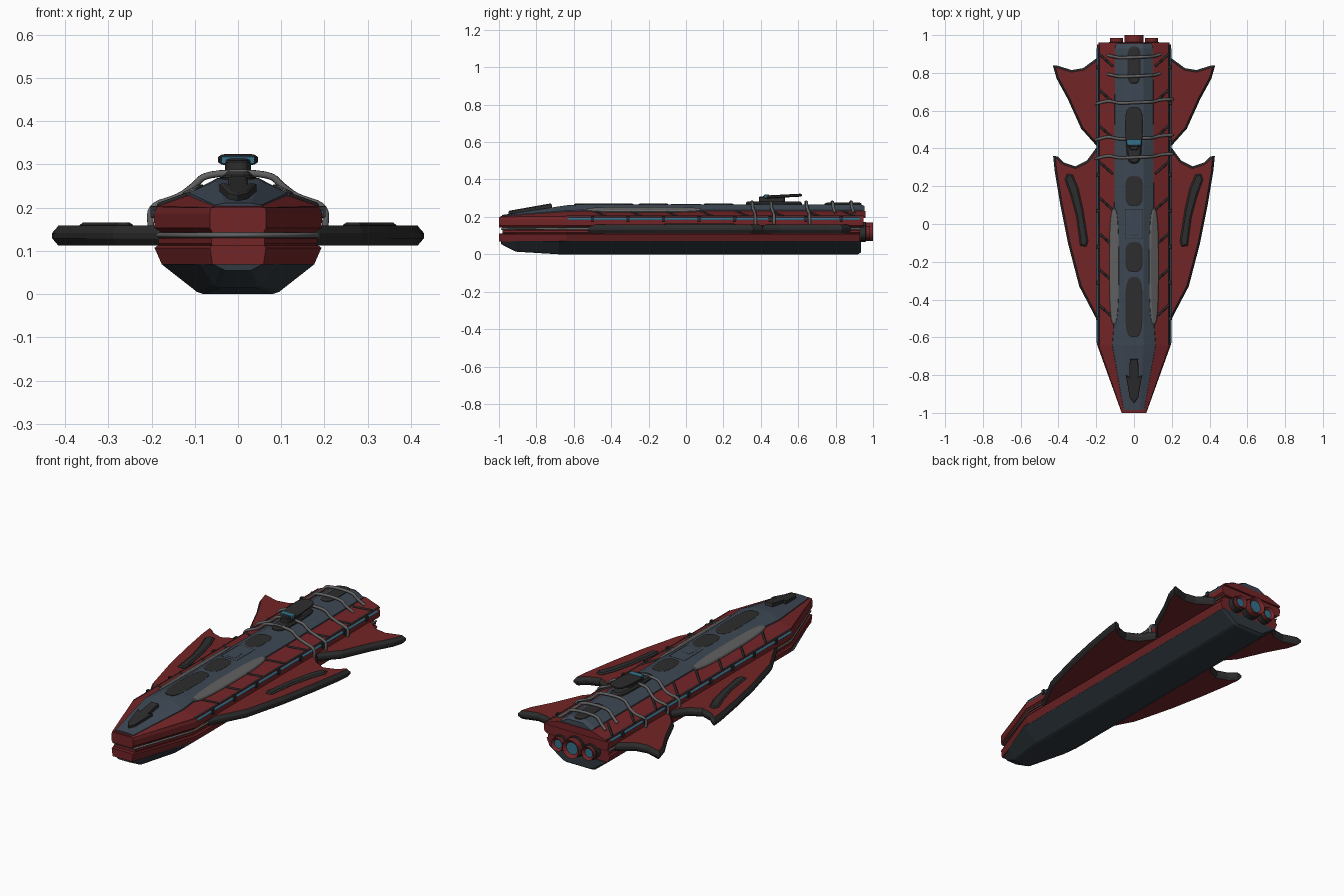
import bpy, bmesh, math

if "Cube" in bpy.data.objects:
    bpy.data.objects.remove(bpy.data.objects["Cube"])


def material(name, rgb):
    m = bpy.data.materials.new(name)
    m.diffuse_color = (*rgb, 1)
    m.use_nodes = True
    m.node_tree.nodes["Principled BSDF"].inputs["Base Color"].default_value = m.diffuse_color
    return m


RED = material("hull_red", (0.17, 0.018, 0.02))
SLATE = material("slate", (0.048, 0.065, 0.09))
KEEL = material("keel_slate", (0.03, 0.04, 0.05))
DARK = material("dark", (0.026, 0.026, 0.027))
GREY = material("pipe_grey", (0.12, 0.12, 0.12))
BLUE = material("blue_glow", (0.035, 0.16, 0.25))


def finish(name, bm, mats, loc=(0, 0, 0), rot=(0, 0, 0)):
    bmesh.ops.recalc_face_normals(bm, faces=bm.faces)
    me = bpy.data.meshes.new(name)
    bm.to_mesh(me)
    bm.free()
    for m in mats:
        me.materials.append(m)
    ob = bpy.data.objects.new(name, me)
    ob.location, ob.rotation_euler = loc, rot
    bpy.context.collection.objects.link(ob)
    return ob


def loft(name, sections, mat):
    """Sections are (y, right half profile of x,z); mirrored, joined and capped."""
    bm = bmesh.new()
    rings = []
    for y, half in sections:
        pts = half + [(-x, z) for x, z in reversed(half)]
        rings.append([bm.verts.new((x, y, z)) for x, z in pts])
    n = len(rings[0])
    for a, b in zip(rings, rings[1:]):
        for i in range(n):
            bm.faces.new((a[i], a[(i + 1) % n], b[(i + 1) % n], b[i]))
    bm.faces.new(rings[0])
    bm.faces.new(rings[-1])
    return finish(name, bm, [mat])


def plate(name, pts, z0, z1, inset, depth, mat, cap=None, loc=(0, 0, 0), rot=(0, 0, 0)):
    """Extruded outline whose two caps are inset and raised (or sunk)."""
    bm = bmesh.new()
    lo = [bm.verts.new((x, y, z0)) for x, y in pts]
    hi = [bm.verts.new((x, y, z1)) for x, y in pts]
    n = len(pts)
    for i in range(n):
        j = (i + 1) % n
        bm.faces.new((lo[i], lo[j], hi[j], hi[i]))
    caps = [bm.faces.new(lo), bm.faces.new(hi)]
    bmesh.ops.recalc_face_normals(bm, faces=bm.faces)
    for f in caps:
        bmesh.ops.inset_region(bm, faces=[f], thickness=inset, depth=depth, use_even_offset=True)
        f.material_index = 1 if cap else 0
    return finish(name, bm, [mat, cap or mat], loc, rot)


def oval(w, l, n=20, p=0.6):
    """Rounded elongated outline with half width w and half length l."""
    out = []
    for i in range(n):
        c, s = math.cos(2 * math.pi * (i + .5) / n), math.sin(2 * math.pi * (i + .5) / n)
        out.append((w * math.copysign(abs(c) ** p, c), l * math.copysign(abs(s) ** p, s)))
    return out


def rect(w, l):
    return [(-w, -l), (w, -l), (w, l), (-w, l)]


def tube(name, pts, r, mat, smooth=False):
    cu = bpy.data.curves.new(name, 'CURVE')
    cu.dimensions = '3D'
    cu.bevel_depth, cu.bevel_resolution, cu.use_fill_caps = r, (2 if smooth else 0), True
    sp = cu.splines.new('NURBS' if smooth else 'POLY')
    sp.points.add(len(pts) - 1)
    for p, co in zip(sp.points, pts):
        p.co = (*co, 1)
    if smooth:
        sp.use_endpoint_u, sp.order_u, sp.resolution_u = True, 3, 4
    cu.materials.append(mat)
    ob = bpy.data.objects.new(name, cu)
    bpy.context.collection.objects.link(ob)
    return ob


def band(name, half, y1, mat, nose=-1.0):
    """Hull layer: tapered nose, then constant section to the stern."""
    thin = [(x * 0.335, z) for x, z in half]
    return loft(name, [(nose, thin), (-0.64, half), (y1, half)], mat)


# Hull layers, bottom to top
full = [(0.08, 0), (0.095, 0.005), (0.178, 0.07)]
loft("keel", [(-0.99, [(0.03, 0.055), (0.04, 0.06), (0.06, 0.07)]),
              (-0.91, [(0.045, 0.014), (0.055, 0.019), (0.09, 0.07)]),
              (-0.68, full), (0.92, full),
              (0.935, [(0.075, 0.01), (0.09, 0.014), (0.172, 0.07)])], KEEL)
band("lower_red_band", [(0.176, 0.068), (0.193, 0.107), (0.186, 0.112)], 0.93, RED)
band("waist", [(0.17, 0.105), (0.184, 0.117), (0.184, 0.128), (0.17, 0.134), (0.17, 0.15)], 0.93, RED, -0.98)
band("upper_red_band", [(0.176, 0.142), (0.193, 0.153), (0.195, 0.186), (0.188, 0.2)], 0.95, RED)
loft("red_roof", [(-0.995, [(0.063, 0.195), (0.062, 0.2), (0.05, 0.203)]),
                  (-0.64, [(0.188, 0.195), (0.186, 0.203), (0.105, 0.232)]),
                  (0.96, [(0.188, 0.195), (0.186, 0.203), (0.105, 0.232)])], RED)
loft("slate_spine", [(-0.985, [(0.056, 0.195), (0.054, 0.206), (0.03, 0.21)]),
                     (-0.64, [(0.122, 0.2), (0.114, 0.234), (0.052, 0.262)]),
                     (-0.55, [(0.115, 0.2), (0.107, 0.237), (0.05, 0.267)]),
                     (0.93, [(0.105, 0.2), (0.1, 0.238), (0.05, 0.267)]),
                     (0.955, [(0.1, 0.2), (0.095, 0.23), (0.045, 0.258)])], SLATE)
tube("waist_line", [(-0.185, 0.93, 0.136), (-0.185, -0.64, 0.136), (-0.064, -0.985, 0.136),
                    (0.064, -0.985, 0.136), (0.185, -0.64, 0.136), (0.185, 0.93, 0.136)], 0.006, GREY)

# Fins, right-hand outlines
front_fin = [(0.12, -0.58), (0.19, -0.52), (0.29, -0.33), (0.35, -0.1), (0.39, 0.1), (0.42, 0.28), (0.428, 0.36),
             (0.405, 0.358), (0.37, 0.325), (0.31, 0.305), (0.25, 0.335), (0.195, 0.41), (0.12, 0.42)]
rear_fin = [(0.12, 0.40), (0.195, 0.41), (0.28, 0.505), (0.35, 0.66), (0.41, 0.77), (0.43, 0.84),
            (0.405, 0.838), (0.33, 0.815), (0.27, 0.825), (0.195, 0.88), (0.12, 0.89)]
fin_pod = [(0.252, -0.12), (0.285, -0.115), (0.305, 0.04), (0.335, 0.15), (0.366, 0.235), (0.355, 0.265),
           (0.325, 0.262), (0.295, 0.19), (0.27, 0.08), (0.243, -0.09)]

for s, side in ((1, "right"), (-1, "left")):
    def flip(pts):
        return [(s * x, y) for x, y in pts]
    plate(f"front_fin_{side}", flip(front_fin), 0.129, 0.141, 0.011, 0.017, DARK, RED)
    plate(f"rear_fin_{side}", flip(rear_fin), 0.129, 0.141, 0.011, 0.017, DARK, RED)
    plate(f"fin_pod_{side}", flip(fin_pod), 0.15, 0.16, 0.008, 0.006, DARK)
    # Light strip, rail and clamps along the shoulder
    tube(f"shoulder_light_{side}", [(s * 0.19, -0.63, 0.188), (s * 0.19, 0.93, 0.188)], 0.009, BLUE)
    tube(f"shoulder_rail_{side}", [(s * 0.182, -0.64, 0.203), (s * 0.182, 0.95, 0.203)], 0.005, DARK)
    for i in range(8):
        y = -0.5 + 0.19 * i
        plate(f"light_clamp_{side}_{i}", rect(0.011, 0.009), -0.012, 0.012, 0.002, 0.002, DARK,
              loc=(s * 0.191, y, 0.19))
        # Slanted roof seams
        tube(f"roof_seam_{side}_{i}", [(s * 0.112, y + 0.005, 0.231), (s * 0.184, y + 0.07, 0.205)], 0.006, DARK)
    # Long grey side panels
    plate(f"side_panel_{side}", oval(0.028, 0.31, 20, 0.75), -0.012, 0.007, 0.008, 0.005, GREY,
          loc=(s * 0.103, -0.225, 0.234), rot=(0, s * math.radians(27), 0))
    # Outer engines
    plate(f"engine_{side}", oval(0.036, 0.036, 16, 1), 0, 0.075, 0.012, -0.012, RED, BLUE,
          loc=(s * 0.093, 0.91, 0.115), rot=(-math.pi / 2, 0, 0))
    plate(f"engine_collar_{side}", oval(0.042, 0.042, 16, 1), 0, 0.05, 0.004, 0.003, DARK,
          loc=(s * 0.093, 0.91, 0.115), rot=(-math.pi / 2, 0, 0))

# Centre engine
plate("engine_centre", oval(0.05, 0.05, 16, 1), 0, 0.1, 0.016, -0.015, RED, BLUE,
      loc=(0, 0.9, 0.12), rot=(-math.pi / 2, 0, 0))
plate("engine_collar_centre", oval(0.055, 0.055, 16, 1), 0, 0.06, 0.004, 0.003, DARK,
      loc=(0, 0.9, 0.12), rot=(-math.pi / 2, 0, 0))

# Hatches along the spine
for i, (a, b) in enumerate(((-0.6, -0.28), (-0.255, -0.095), (0.095, 0.255))):
    plate(f"spine_hatch_{i}", oval(0.046, (b - a) / 2), 0.255, 0.268, 0.006, 0.003, DARK, loc=(0, (a + b) / 2, 0))
plate("spine_well", rect(0.048, 0.08), 0.255, 0.268, 0.012, -0.004, DARK)
plate("spine_well_block", rect(0.025, 0.03), 0.255, 0.268, 0.005, 0.002, SLATE, loc=(0, -0.03, 0))
plate("stern_pod", oval(0.036, 0.1), 0.255, 0.27, 0.01, 0.006, DARK, loc=(0, 0.84, 0))

# Bow ornament, lying on the sloped nose
arrow = [(0, -0.12), (0.022, -0.09), (0.043, 0.03), (0.024, 0.02), (0.022, 0.115)]
arrow = arrow + [(-x, y) for x, y in reversed(arrow[1:])]
plate("bow_arrow", arrow, -0.012, 0.012, 0.006, 0.004, DARK, loc=(0, -0.83, 0.237), rot=(math.radians(10), 0, 0))

# Bridge: base, neck, swept canopy and window
plate("bridge_base", oval(0.042, 0.15), 0.255, 0.275, 0.008, 0.008, DARK, loc=(0, 0.47, 0))
plate("bridge_neck", oval(0.03, 0.07), 0.27, 0.305, 0.004, 0.004, DARK, loc=(0, 0.46, 0))
plate("bridge_canopy", oval(0.047, 0.105), -0.004, 0.004, 0.006, 0.004, DARK,
      loc=(0, 0.515, 0.311), rot=(math.radians(3), 0, 0))
plate("bridge_window", rect(0.038, 0.015), 0.302, 0.317, 0.003, 0.002, BLUE, loc=(0, 0.432, 0))

# Pipes arching over the hull
arch = [(0.196, 0.12), (0.203, 0.16), (0.203, 0.205), (0.14, 0.222), (0.1, 0.25), (0.075, 0.28)]
for i, (y, skip) in enumerate(((0.36, 0), (0.46, 0), (0.65, 0), (0.79, 3), (0.89, 3))):
    half = arch[skip:]
    path = half + [(-x, z) for x, z in reversed(half)]
    tube(f"hull_pipe_{i}", [(x, y + 0.009 * math.sin(40 * x + 1) + 0.04 * x, z) for x, z in path], 0.008, GREY, True)
